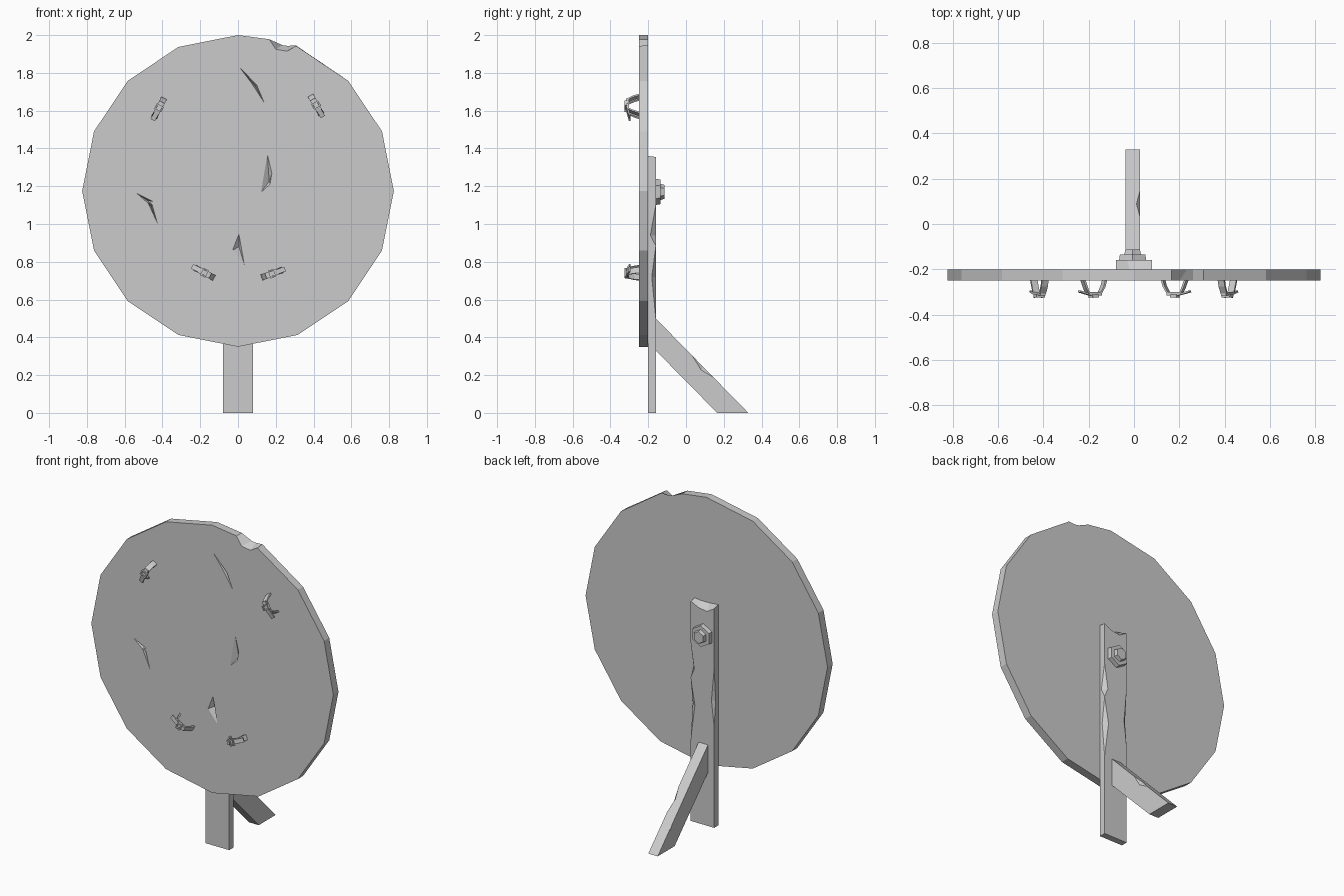
import bpy, bmesh
from math import sin, cos, pi, radians
from mathutils import Vector

if "Cube" in bpy.data.objects:
    bpy.data.objects.remove(bpy.data.objects["Cube"])


def mesh_object(name, verts, faces):
    me = bpy.data.meshes.new(name)
    me.from_pydata([tuple(v) for v in verts], [], faces)
    bm = bmesh.new()
    bm.from_mesh(me)
    bmesh.ops.recalc_face_normals(bm, faces=bm.faces)
    bm.to_mesh(me)
    bm.free()
    ob = bpy.data.objects.new(name, me)
    bpy.context.collection.objects.link(ob)
    return ob


def loft(name, a, b):
    """Solid between two matching outlines."""
    n = len(a)
    faces = [list(range(n)), list(range(n, 2 * n))]
    faces += [[i, (i + 1) % n, n + (i + 1) % n, n + i] for i in range(n)]
    return mesh_object(name, list(a) + list(b), faces)


def carve(target, outline, inner, outer):
    """Cut a faceted splinter: a double pyramid over an outline on the surface."""
    n = len(outline)
    faces = []
    for i in range(n):
        j = (i + 1) % n
        faces += [[i, j, n], [j, i, n + 1]]
    cutter = mesh_object("splinter_cutter", list(outline) + [inner, outer], faces)
    cutter.hide_render = True
    cutter.hide_set(True)
    cutter.display_type = 'WIRE'
    mod = target.modifiers.new("splinter", 'BOOLEAN')
    mod.operation = 'DIFFERENCE'
    mod.solver = 'EXACT'
    mod.object = cutter


# Round board, 16 sides, with a chip broken out of the rim near the top
F, B, CZ, R = -0.25, -0.20, 1.175, 0.825
rim = [(R * sin(i * pi / 8), CZ + R * cos(i * pi / 8)) for i in range(16)]
chip_front = [(0.165, 1.978), (0.20, 1.925), (0.26, 1.915), (0.307, 1.943)]
chip_back = [(0.165, 1.978), (0.235, 1.947), (0.26, 1.943), (0.307, 1.945)]
front = [rim[0]] + chip_front + rim[2:]
back = [rim[0]] + chip_back + rim[2:]
board = loft("round_board", [(x, F, z) for x, z in front], [(x, B, z) for x, z in back])

# Gouges in the front of the board: outline, then deepest point
gouges = [
    ([(0.0, 1.84), (0.10, 1.735), (0.14, 1.64), (0.075, 1.74)], (0.095, 1.725)),
    ([(0.155, 1.375), (0.18, 1.27), (0.17, 1.21), (0.12, 1.165)], (0.165, 1.225)),
    ([(-0.54, 1.165), (-0.45, 1.12), (-0.475, 1.11), (-0.50, 1.13)], (-0.475, 1.122)),
    ([(-0.478, 1.115), (-0.455, 1.105), (-0.425, 1.0)], (-0.458, 1.09)),
    ([(0.005, 0.95), (0.035, 0.78), (-0.03, 0.86)], (0.005, 0.88)),
]
for pts, (ax, az) in gouges:
    carve(board, [(x, F - 0.001, z) for x, z in pts], (ax, F + 0.022, az), (ax, F - 0.03, az))

# Upright post behind the board, uneven broken top
top_f = [(-0.08, 1.36), (-0.02, 1.355), (0.04, 1.355), (0.08, 1.36)]
top_b = [(-0.08, 1.35), (-0.03, 1.32), (0.03, 1.33), (0.08, 1.355)]
post = loft("upright_post",
            [(-0.08, -0.20, 0), (0.08, -0.20, 0)] + [(x, -0.20, z) for x, z in reversed(top_f)],
            [(-0.08, -0.16, 0), (0.08, -0.16, 0)] + [(x, -0.16, z) for x, z in reversed(top_b)])


def edge_chip(target, x, y, z0, zm, z1, depth_x, depth_y):
    """Sliver off a vertical edge of the post; x decides which side."""
    s = 1 if x > 0 else -1
    far = (x + s * 0.05, y + 0.05, zm)
    a, b = (x, y, z0), (x, y, z1)
    p, q = (x - s * depth_x, y + 0.001, zm), (x + s * 0.001, y - depth_y, zm)
    cutter = mesh_object("edge_cutter", [a, b, p, q, far],
                         [[0, 2, 3], [1, 3, 2], [0, 4, 2], [2, 4, 1], [0, 3, 4], [3, 1, 4]])
    cutter.hide_render = True
    cutter.hide_set(True)
    mod = target.modifiers.new("chip", 'BOOLEAN')
    mod.operation = 'DIFFERENCE'
    mod.solver = 'EXACT'
    mod.object = cutter


edge_chip(post, 0.08, -0.16, 0.50, 0.72, 0.88, 0.03, 0.022)
edge_chip(post, 0.08, -0.16, 0.885, 0.94, 1.10, 0.025, 0.03)
edge_chip(post, -0.08, -0.16, 0.62, 0.78, 0.98, 0.02, 0.015)

# Diagonal brace to the ground
side = [(-0.16, 0.50), (0.33, 0.0), (0.165, 0.0), (-0.16, 0.33)]
brace = loft("rear_brace", [(-0.038, y, z) for y, z in side], [(0.026, y, z) for y, z in side])
carve(brace, [(0.027, 0.03, 0.306), (0.027, 0.08, 0.225), (0.027, 0.15, 0.184), (0.027, 0.10, 0.28)],
      (0.008, 0.09, 0.25), (0.06, 0.11, 0.27))
carve(brace, [(-0.039, 0.19, 0.143), (-0.039, 0.205, 0.115), (-0.039, 0.215, 0.117)],
      (-0.03, 0.203, 0.127), (-0.06, 0.215, 0.14))


# Hexagonal washer and nut on the axle
def hexagon(r, y):
    return [(-0.006 + r * sin(i * pi / 3), y, 1.17 + r * cos(i * pi / 3)) for i in range(6)]


loft("axle_washer", hexagon(0.07, -0.165), hexagon(0.065, -0.134))
loft("axle_nut", hexagon(0.043, -0.136), hexagon(0.037, -0.113))


# Four wrist and ankle straps on the front
def ribbon(name, centre, angle, path, width, thick):
    """Bent strap: path of (along, outward) points, seen from the strap's side."""
    pts = [Vector(p) for p in path]
    lo, hi = [], []
    for i, p in enumerate(pts):
        d = (pts[min(i + 1, len(pts) - 1)] - pts[max(i - 1, 0)]).normalized()
        n = Vector((-d.y, d.x)) * thick / 2
        lo.append(p - n)
        hi.append(p + n)
    c, s = cos(angle), sin(angle)

    def place(p, v):
        return (centre[0] + p.x * c - v * s, F - p.y, centre[1] + p.x * s + v * c)

    verts, faces = [], []
    for l, h in zip(lo, hi):
        verts += [place(l, -width / 2), place(l, width / 2), place(h, width / 2), place(h, -width / 2)]
    for i in range(len(pts) - 1):
        k = 4 * i
        faces += [[k + j, k + (j + 1) % 4, k + 4 + (j + 1) % 4, k + 4 + j] for j in range(4)]
    e = len(verts) - 4
    faces += [[0, 1, 2, 3], [e, e + 1, e + 2, e + 3]]
    return mesh_object(name, verts, faces)


loop = [(-0.055, -0.004), (-0.047, 0.025), (-0.03, 0.055), (0.03, 0.055), (0.042, 0.03), (0.055, -0.004)]
tail = [(-0.035, 0.062), (0.01, 0.064), (0.035, 0.058), (0.072, 0.048)]
straps = {"upper_left": (-0.418, 1.615, 243), "upper_right": (0.413, 1.63, -60),
          "lower_left": (-0.178, 0.742, 152), "lower_right": (0.18, 0.737, 20)}
for label, (x, z, deg) in straps.items():
    a = radians(deg)
    ribbon(label + "_strap_loop", (x, z), a, loop, 0.032, 0.009)
    ribbon(label + "_strap_tail", (x, z), a, tail, 0.026, 0.008)
    # buckle frame and pin
    for v in (-0.018, 0.018):
        off = (x - v * sin(a), z + v * cos(a))
        ribbon(label + "_buckle_side", off, a, [(-0.014, 0.067), (0.014, 0.069)], 0.007, 0.014)
    for u in (-0.012, 0.012):
        ribbon(label + "_buckle_bar", (x, z), a, [(u - 0.0035, 0.071), (u + 0.0035, 0.071)], 0.04, 0.008)
